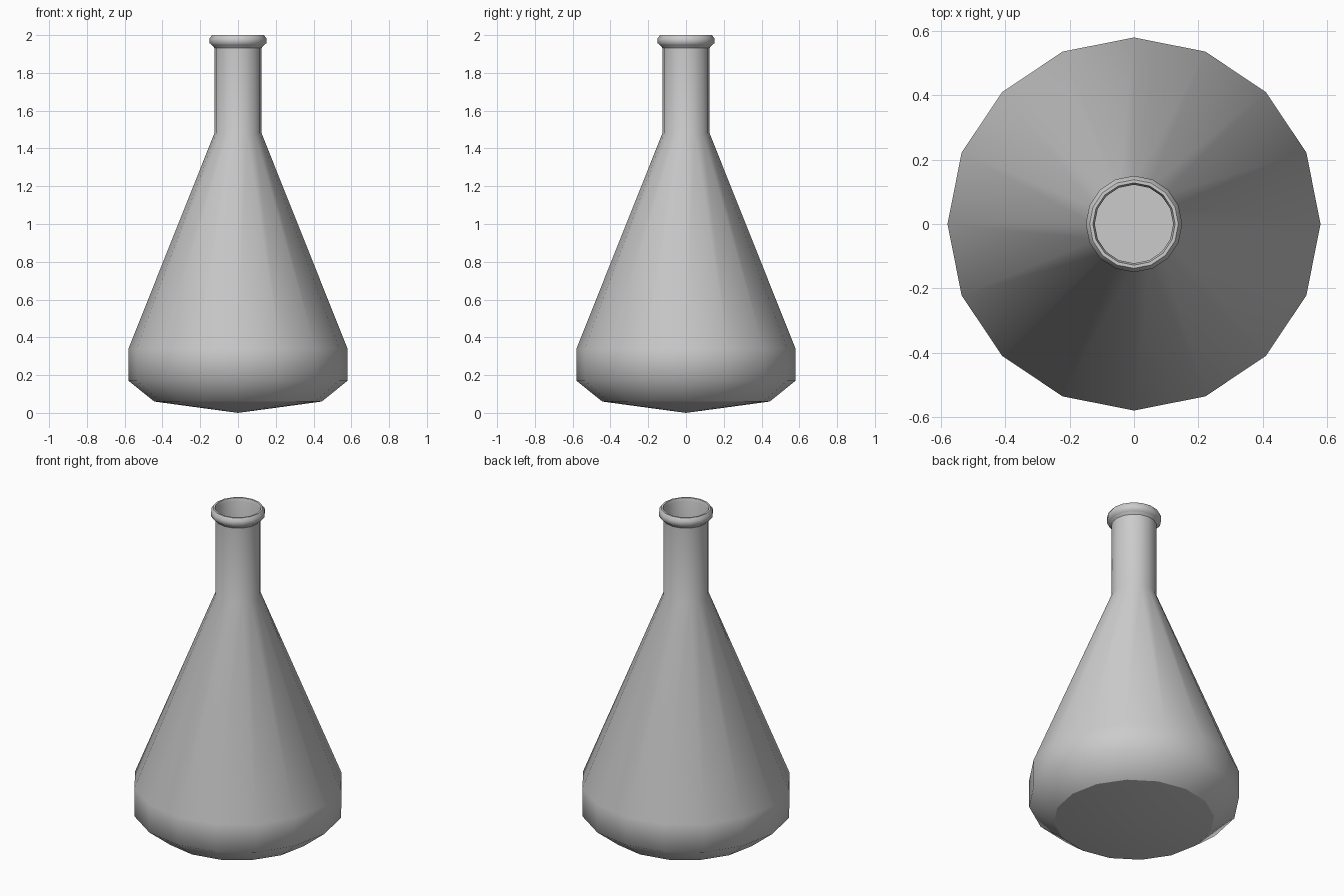
import bpy, bmesh, math

if "Cube" in bpy.data.objects:
    bpy.data.objects.remove(bpy.data.objects["Cube"])

SIDES = 16


def lathe(name, profile, sharp_rings):
    """Spin a (radius, z) profile around z; radius 0 makes a pole."""
    bm = bmesh.new()
    rings = []
    for r, z in profile:
        if r == 0:
            rings.append([bm.verts.new((0, 0, z))] * SIDES)
        else:
            rings.append([bm.verts.new((r * math.cos(a), r * math.sin(a), z))
                          for a in (2 * math.pi * i / SIDES for i in range(SIDES))])
    for low, high in zip(rings, rings[1:]):
        for i in range(SIDES):
            j = (i + 1) % SIDES
            corners = [low[i], low[j], high[j], high[i]]
            face = bm.faces.new(list(dict.fromkeys(corners)))
            face.smooth = True
    # Hard edges around selected rings
    for k in sharp_rings:
        for i in range(SIDES):
            bm.edges.get((rings[k][i], rings[k][(i + 1) % SIDES])).smooth = False
    mesh = bpy.data.meshes.new(name)
    bm.to_mesh(mesh)
    bm.free()
    obj = bpy.data.objects.new(name, mesh)
    bpy.context.collection.objects.link(obj)
    return obj


# Whole flask: shallow pointed base, body, neck, rolled lip, recessed mouth
lathe("flask", [
    (0, 0), (0.443, 0.06), (0.58, 0.17), (0.58, 0.34),
    (0.125, 1.48), (0.125, 1.932),
    (0.136, 1.945), (0.15, 1.957), (0.15, 1.983), (0.138, 2.0),
    (0.128, 2.0), (0.122, 1.98), (0.122, 1.73), (0, 1.73),
], sharp_rings=[1, 5, 6, 9, 10, 12])
